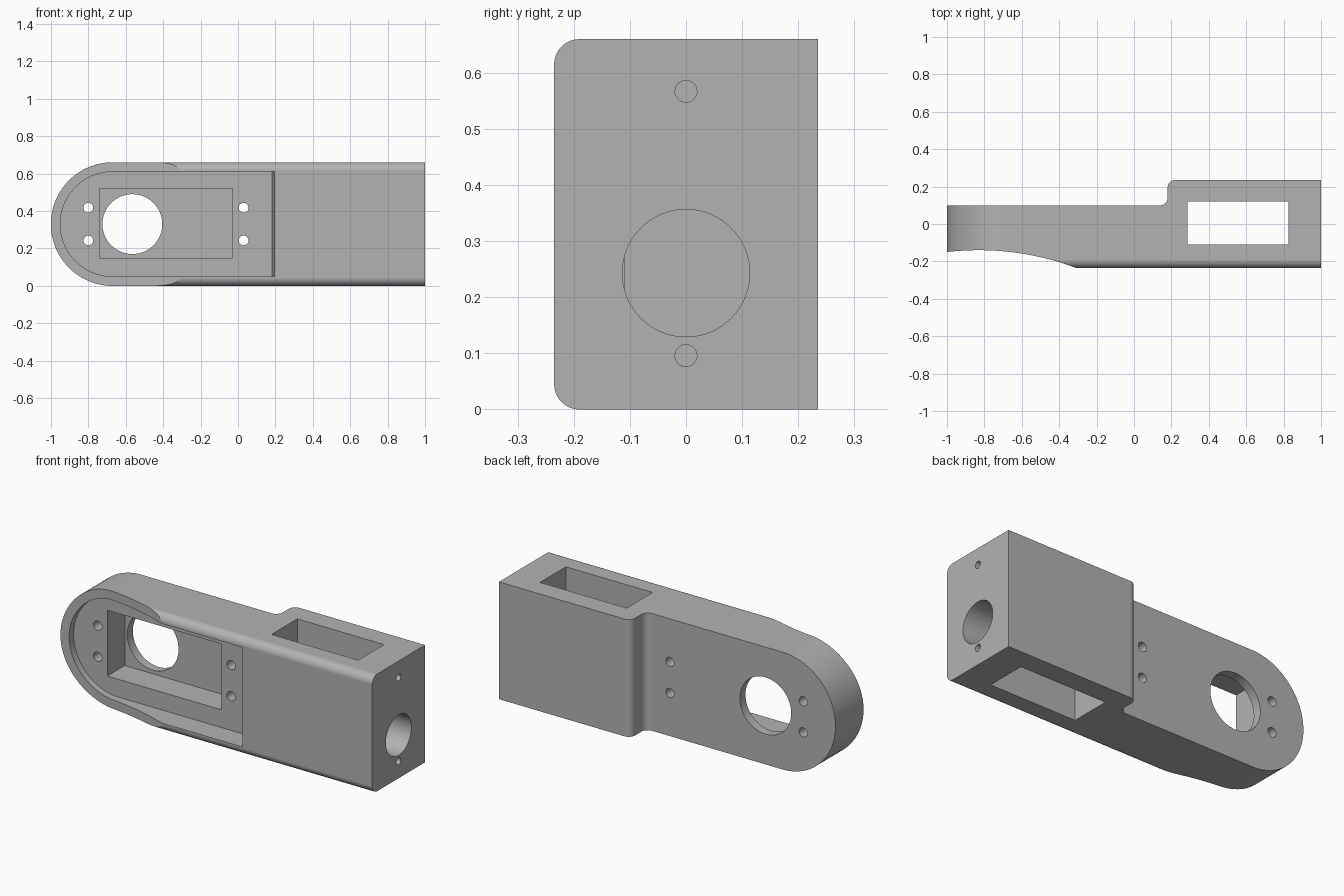
import bpy
import bmesh
from math import cos, sin, pi, sqrt, radians
from mathutils import Vector

if "Cube" in bpy.data.objects:
    bpy.data.objects.remove(bpy.data.objects["Cube"], do_unlink=True)

HEIGHT = 0.66
MID = HEIGHT / 2
FRONT, BACK, PLATE_BACK = -0.235, 0.235, 0.10
POCKET_FLOOR, WELL_FLOOR = -0.105, 0.05

grey = bpy.data.materials.new("plain grey")
grey.use_nodes = True
grey.diffuse_color = (0.45, 0.45, 0.45, 1)
grey.node_tree.nodes["Principled BSDF"].inputs["Base Color"].default_value = grey.diffuse_color


def arc(cx, cy, r, start, end, steps=12):
    """Points along a circular arc, angles in degrees."""
    angles = [radians(start + (end - start) * i / steps) for i in range(steps + 1)]
    return [(cx + r * cos(a), cy + r * sin(a)) for a in angles]


def rect(a0, b0, a1, b1):
    return [(a0, b0), (a1, b0), (a1, b1), (a0, b1)]


def prism(name, points, axis, low, high):
    """Extrude a 2D outline along the given axis."""
    place = {"x": lambda a, b, d: (d, a, b),
             "y": lambda a, b, d: (a, d, b),
             "z": lambda a, b, d: (a, b, d)}[axis]
    bm = bmesh.new()
    base = bm.faces.new([bm.verts.new(place(a, b, low)) for a, b in points])
    top = bmesh.ops.extrude_face_region(bm, geom=[base])["geom"]
    shift = Vector(place(0, 0, high - low))
    bmesh.ops.translate(bm, vec=shift, verts=[v for v in top if isinstance(v, bmesh.types.BMVert)])
    bmesh.ops.recalc_face_normals(bm, faces=bm.faces)
    mesh = bpy.data.meshes.new(name)
    bm.to_mesh(mesh)
    bm.free()
    mesh.materials.append(grey)
    obj = bpy.data.objects.new(name, mesh)
    bpy.context.collection.objects.link(obj)
    return obj


def combine(target, tool, operation):
    """Apply a boolean and discard the tool."""
    mod = target.modifiers.new(operation.title(), "BOOLEAN")
    mod.operation, mod.solver, mod.object = operation, "EXACT", tool
    bpy.context.view_layer.objects.active = target
    bpy.ops.object.modifier_apply(modifier=mod.name)
    bpy.data.objects.remove(tool, do_unlink=True)


# Plan profile: thick block, stepped back, sweeping front curve
sweep_r = 1.47
sweep = []
for i in range(41):
    x = -1.1 + 0.95 * i / 40
    sweep.append((x, -0.14 - sweep_r + sqrt(sweep_r ** 2 - (x + 0.83) ** 2)))
plan = sweep + [(1, sweep[-1][1]), (1, BACK)]
plan += arc(0.22, BACK - 0.04, 0.04, 90, 180)
plan += arc(0.14, PLATE_BACK + 0.04, 0.04, 0, -90)
plan += [(-1.1, PLATE_BACK)]
body = prism("bracket_body", plan, "z", -0.1, HEIGHT + 0.1)

# Rounded long front edges
r = 0.045
section = [(0.4, 0), (0.4, HEIGHT)]
section += arc(FRONT + r, HEIGHT - r, r, 90, 180)
section += arc(FRONT + r, r, r, 180, 270)
combine(body, prism("section", section, "x", -1.2, 1.2), "INTERSECT")

# Round end
end = arc(-0.67, MID, MID + 0.0005, 90, 270, 64)
end += [(1.2, end[-1][1]), (1.2, end[0][1])]
combine(body, prism("round_end", end, "y", -0.5, 0.5), "INTERSECT")

# Front pocket, its far wall leaning slightly outward
pocket = arc(-0.67, MID, 0.28, 90, 270, 64) + [(0.183, MID - 0.28), (0.183, MID + 0.28)]
cutter = prism("pocket", pocket, "y", -0.4, POCKET_FLOOR)
for v in cutter.data.vertices:
    if v.co.x > 0 and v.co.y < -0.3:
        v.co.x += 0.025
combine(body, cutter, "DIFFERENCE")

# Rectangular well and block window
combine(body, prism("well", rect(-0.74, 0.15, -0.03, 0.52), "y", -0.3, WELL_FLOOR), "DIFFERENCE")
combine(body, prism("window", rect(0.285, -0.11, 0.825, 0.12), "z", -0.2, 0.9), "DIFFERENCE")

# Plate holes: one large opening and four screw holes
plate_holes = [(-0.565, MID, 0.16, 64)]
plate_holes += [(x, MID + s * 0.0875, 0.026, 24) for x in (-0.8, 0.03) for s in (-1, 1)]
for x, z, radius, sides in plate_holes:
    hole = arc(x, z, radius, 0, 360, sides)[:-1]
    combine(body, prism("plate_hole", hole, "y", -0.3, 0.3), "DIFFERENCE")

# End holes: shaft opening and two screw holes
for z, radius, sides in ((0.243, 0.1135, 64), (0.567, 0.0195, 24), (0.096, 0.0195, 24)):
    hole = arc(0, z, radius, 0, 360, sides)[:-1]
    combine(body, prism("end_hole", hole, "x", 0.75, 1.1), "DIFFERENCE")

# Smooth curves, crisp edges
bpy.ops.object.select_all(action="DESELECT")
body.select_set(True)
bpy.context.view_layer.objects.active = body
bpy.ops.object.shade_smooth_by_angle(angle=radians(25))
normals = body.modifiers.new("Even normals", "WEIGHTED_NORMAL")
normals.keep_sharp = True
